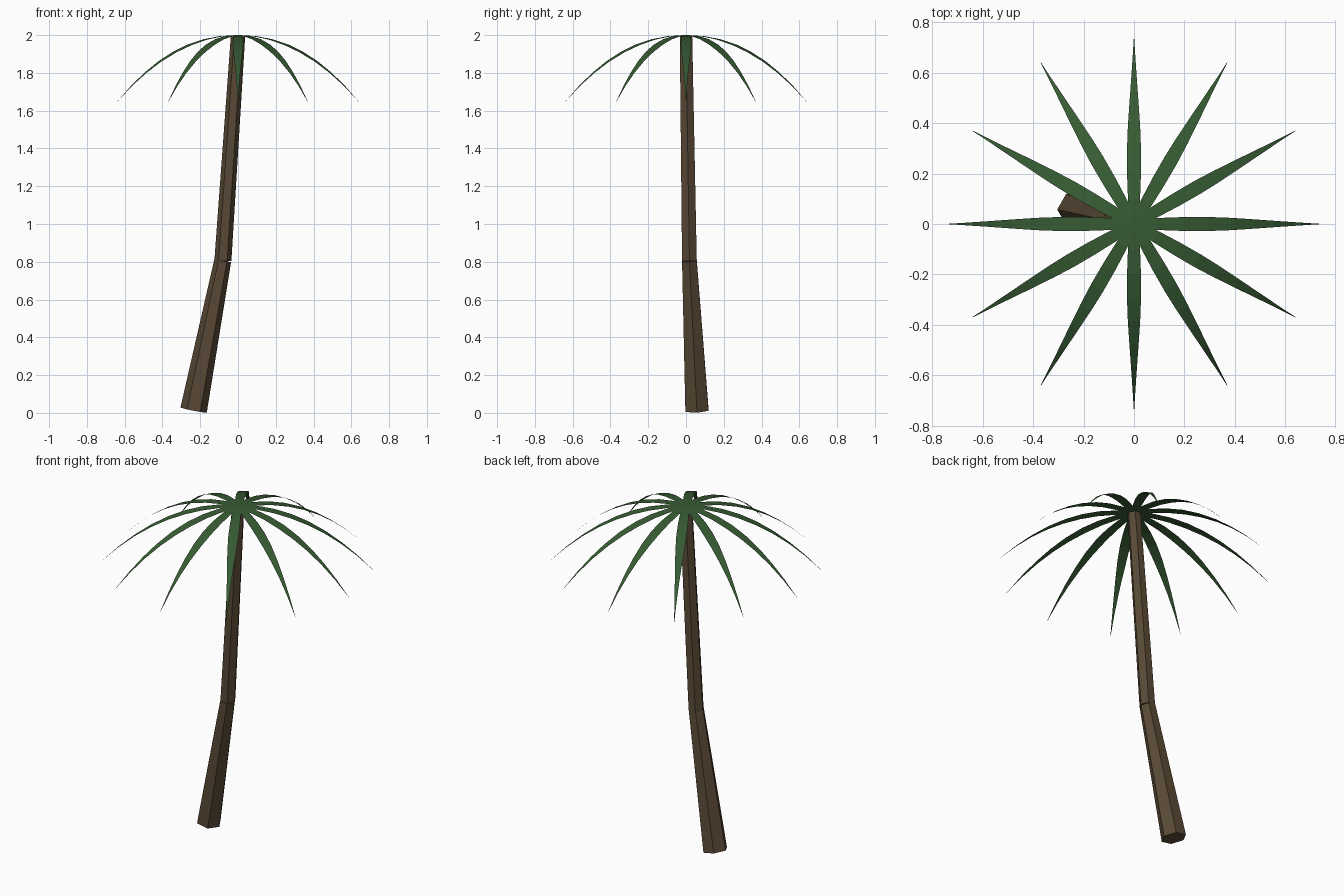
import bpy, math
from mathutils import Vector

if "Cube" in bpy.data.objects:
    bpy.data.objects.remove(bpy.data.objects["Cube"])


def material(name, rgb):
    m = bpy.data.materials.new(name)
    m.diffuse_color = (*rgb, 1)
    m.use_nodes = True
    m.node_tree.nodes["Principled BSDF"].inputs["Base Color"].default_value = m.diffuse_color
    return m


def add_mesh(name, verts, faces, mat):
    me = bpy.data.meshes.new(name)
    me.from_pydata(verts, [], faces)
    me.materials.append(mat)
    ob = bpy.data.objects.new(name, me)
    bpy.context.collection.objects.link(ob)
    return ob


bark = material("bark brown", (0.10, 0.067, 0.036))
leaf = material("palm green", (0.038, 0.105, 0.033))


def trunk_section(name, a, b, ra, rb, n=6):
    """Tapered six-sided prism whose ends are square to its own axis."""
    a, b = Vector(a), Vector(b)
    turn = Vector((0, 0, 1)).rotation_difference(b - a)
    ring = [Vector((math.cos(i * math.tau / n), math.sin(i * math.tau / n), 0)) for i in range(n)]
    verts = [c + turn @ (p * r) for c, r in ((a, ra), (b, rb)) for p in ring]
    faces = [(i, (i + 1) % n, n + (i + 1) % n, n + i) for i in range(n)]
    faces += [tuple(reversed(range(n))), tuple(range(n, 2 * n))]
    add_mesh(name, verts, faces, bark)


# Bent trunk in two sections
trunk_section("lower_trunk", (-0.235, 0.058, 0.0145), (-0.081, 0.018, 0.806), 0.071, 0.045)
trunk_section("upper_trunk", (-0.08, 0.018, 0.806), (0, 0, 1.995), 0.045, 0.038)

# Drooping fronds: thin curved blades following a quadratic arc
HALF_WIDTHS = (0.020, 0.024, 0.0275, 0.028, 0.0245, 0.0185, 0.012, 0.006, 0.0006)
STEPS = len(HALF_WIDTHS) - 1
for k in range(12):
    ang = k * math.tau / 12
    out = Vector((math.cos(ang), math.sin(ang), 0))
    side = Vector((-out.y, out.x, 0))
    verts = []
    for i, w in enumerate(HALF_WIDTHS):
        t = i / STEPS
        r = 2 * t * (1 - t) * 0.40 + t * t * 0.74
        c = out * r + Vector((0, 0, 2.0 - 0.355 * t * t))
        verts += [c - side * w, c + side * w]
    faces = [(2 * i, 2 * i + 2, 2 * i + 3, 2 * i + 1) for i in range(STEPS)]
    add_mesh(f"frond_{k + 1}", verts, faces, leaf)
